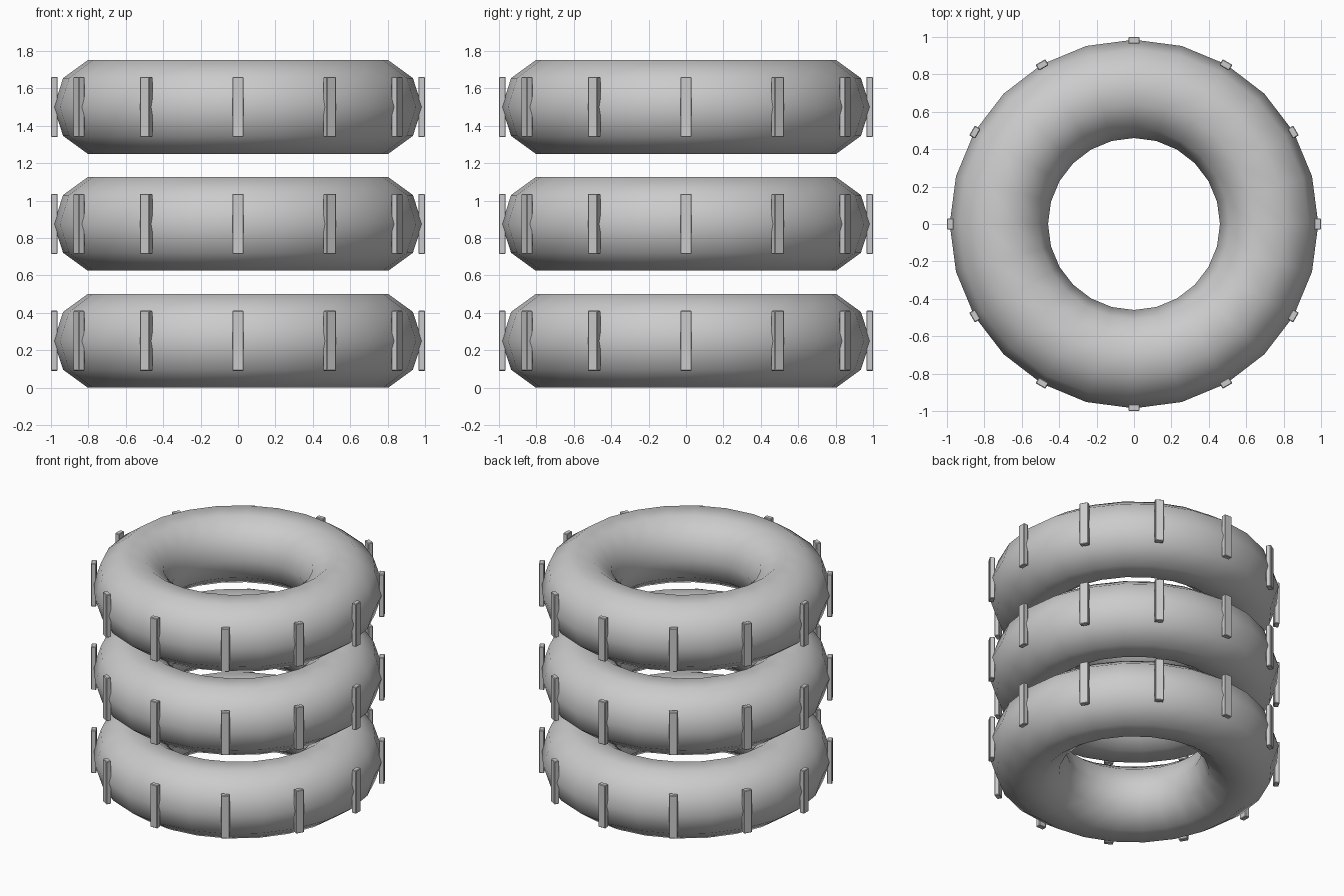
import bpy, bmesh, math
from mathutils import Matrix

if "Cube" in bpy.data.objects:
    bpy.data.objects.remove(bpy.data.objects["Cube"])

LEVELS = [0.25, 0.875, 1.5]
LEVEL_NAMES = ["bottom", "middle", "top"]
MAJOR, MINOR = 0.7225, 0.25 / math.sin(math.radians(72))


def add_tyre(name, z):
    # Ten-sided tyre ring, smooth shaded
    bpy.ops.mesh.primitive_torus_add(major_radius=MAJOR, minor_radius=MINOR,
                                     major_segments=24, minor_segments=10,
                                     location=(0, 0, z))
    tyre = bpy.context.object
    tyre.name = name
    bpy.ops.object.shade_smooth()


def add_treads(name, z, count=12):
    # Ring of slightly bevelled upright tread blocks
    bm = bmesh.new()
    for i in range(count):
        place = (Matrix.Rotation(i * math.tau / count, 4, 'Z')
                 @ Matrix.Translation((0.982, 0, 0))
                 @ Matrix.Diagonal((0.036, 0.06, 0.322, 1)))
        bmesh.ops.create_cube(bm, size=1, matrix=place)
    bmesh.ops.bevel(bm, geom=bm.edges[:], offset=0.004, segments=1,
                    affect='EDGES')
    mesh = bpy.data.meshes.new(name)
    bm.to_mesh(mesh)
    bm.free()
    treads = bpy.data.objects.new(name, mesh)
    treads.location.z = z
    bpy.context.collection.objects.link(treads)


# Stack of three tyres
for level, z in zip(LEVEL_NAMES, LEVELS):
    add_tyre(level + "_tyre", z)
    add_treads(level + "_tread_blocks", z)
